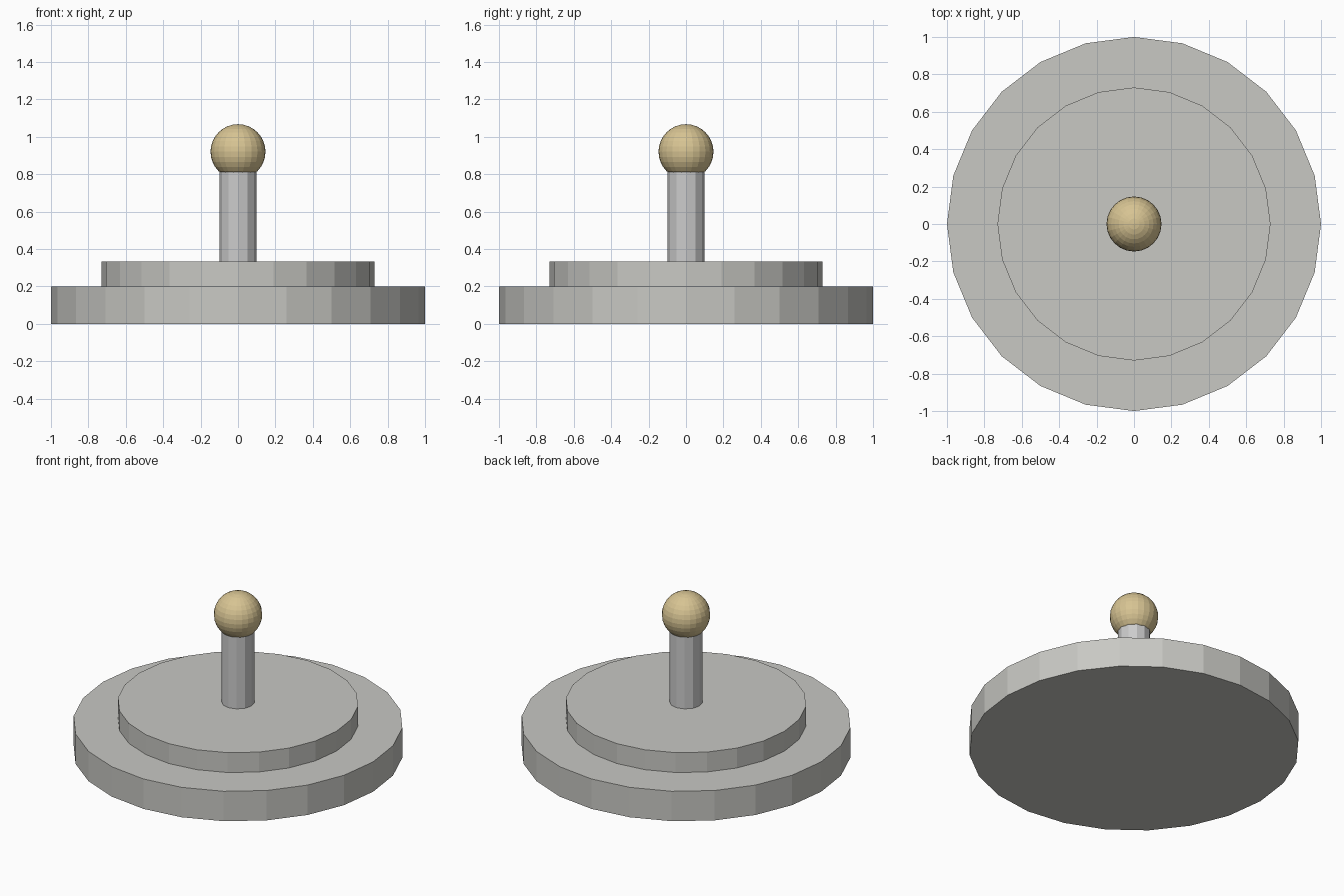
import bpy

if "Cube" in bpy.data.objects:
    bpy.data.objects.remove(bpy.data.objects["Cube"], do_unlink=True)


def make_material(name, color):
    mat = bpy.data.materials.new(name)
    mat.use_nodes = True
    mat.diffuse_color = (*color, 1)
    mat.node_tree.nodes["Principled BSDF"].inputs["Base Color"].default_value = (*color, 1)
    return mat


def finish(name, mat):
    obj = bpy.context.object
    obj.name = name
    obj.data.name = name
    obj.data.materials.append(mat)
    return obj


def disc(name, radius, bottom, top, sides, mat):
    bpy.ops.mesh.primitive_cylinder_add(
        vertices=sides, radius=radius, depth=top - bottom,
        location=(0, 0, (bottom + top) / 2))
    return finish(name, mat)


stone = make_material("warm grey", (0.58, 0.58, 0.55))
metal = make_material("light grey", (0.60, 0.60, 0.60))
brass = make_material("pale gold", (0.68, 0.55, 0.29))

# Stepped base
disc("base_plate", 1.0, 0.0, 0.2, 24, stone)
disc("upper_step", 0.73, 0.2, 0.333, 24, stone)

# Post, its top hidden inside the ball
disc("post", 0.1, 0.333, 0.85, 12, metal)

# Ball finial
bpy.ops.mesh.primitive_uv_sphere_add(
    segments=24, ring_count=16, radius=0.147, location=(0, 0, 0.92))
finish("ball_finial", brass)
